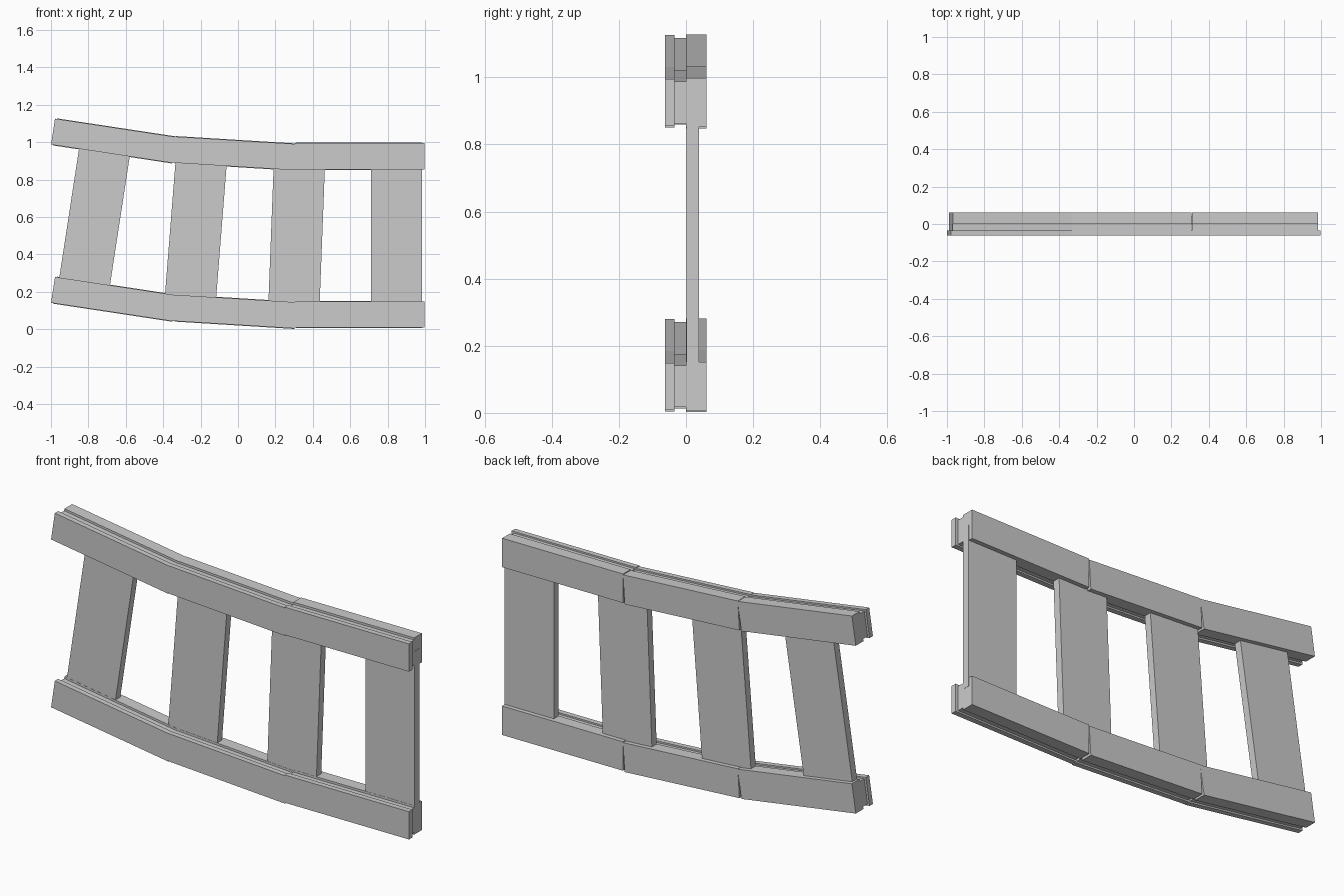
import bpy, bmesh, math
from mathutils import Vector

if "Cube" in bpy.data.objects:
    bpy.data.objects.remove(bpy.data.objects["Cube"])


def prism(name, outline, y0, y1):
    """Extrude an outline in the XZ plane from y0 to y1."""
    bm = bmesh.new()
    face = bm.faces.new([bm.verts.new((x, y0, z)) for x, z in outline])
    new = bmesh.ops.extrude_face_region(bm, geom=[face])["geom"]
    verts = [v for v in new if isinstance(v, bmesh.types.BMVert)]
    bmesh.ops.translate(bm, verts=verts, vec=(0, y1 - y0, 0))
    bmesh.ops.recalc_face_normals(bm, faces=bm.faces[:])
    mesh = bpy.data.meshes.new(name)
    bm.to_mesh(mesh)
    bm.free()
    obj = bpy.data.objects.new(name, mesh)
    bpy.context.collection.objects.link(obj)


def beam(name, a, b, half, trim_a, trim_b, y0, y1):
    """Square-ended beam along the centre line a-b, with trimmed ends."""
    a, b = Vector(a), Vector(b)
    d = (b - a).normalized()
    n = Vector((-d.y, d.x)) * half
    a, b = a + d * trim_a, b - d * trim_b
    prism(name, [a - n, b - n, b + n, a + n], y0, y1)


# Centre lines of the lower rail sections, with trims of the inner layers
sections = [((-0.989, 0.211), (-0.336, 0.112), 0.010, 0.005),
            ((-0.341, 0.1145), (0.309, 0.0745), 0.005, 0.005),
            ((0.304, 0.079), (0.997, 0.079), 0.005, 0.014)]

# Layered rails: front board, recessed core, back board
for rail, dz in (("lower", 0.0), ("upper", 0.846)):
    for i, (a, b, ta, tb) in enumerate(sections, 1):
        a, b = (a[0], a[1] + dz), (b[0], b[1] + dz)
        beam(f"{rail}_rail_front_{i}", a, b, 0.070, 0, 0, -0.062, -0.035)
        beam(f"{rail}_rail_core_{i}", a, b, 0.062, ta, tb, -0.035, 0.0)
        beam(f"{rail}_rail_back_{i}", a, b, 0.073, ta, tb, 0.0, 0.061)

# Wide slats: left edge at bottom and top, tucked into the rails
slats = [((-0.955, 0.280), (-0.850, 0.965)),
         ((-0.390, 0.190), (-0.335, 0.885)),
         ((0.163, 0.155), (0.190, 0.858)),
         ((0.710, 0.150), (0.710, 0.860))]
for i, (p, q) in enumerate(slats, 1):
    p, q = Vector(p), Vector(q)
    up = (q - p).normalized()
    side = Vector((up.y, -up.x)) * 0.274
    p, q = p - up * 0.04, q + up * 0.07
    prism(f"slat_{i}", [p, p + side, q + side, q], 0.001, 0.039)
